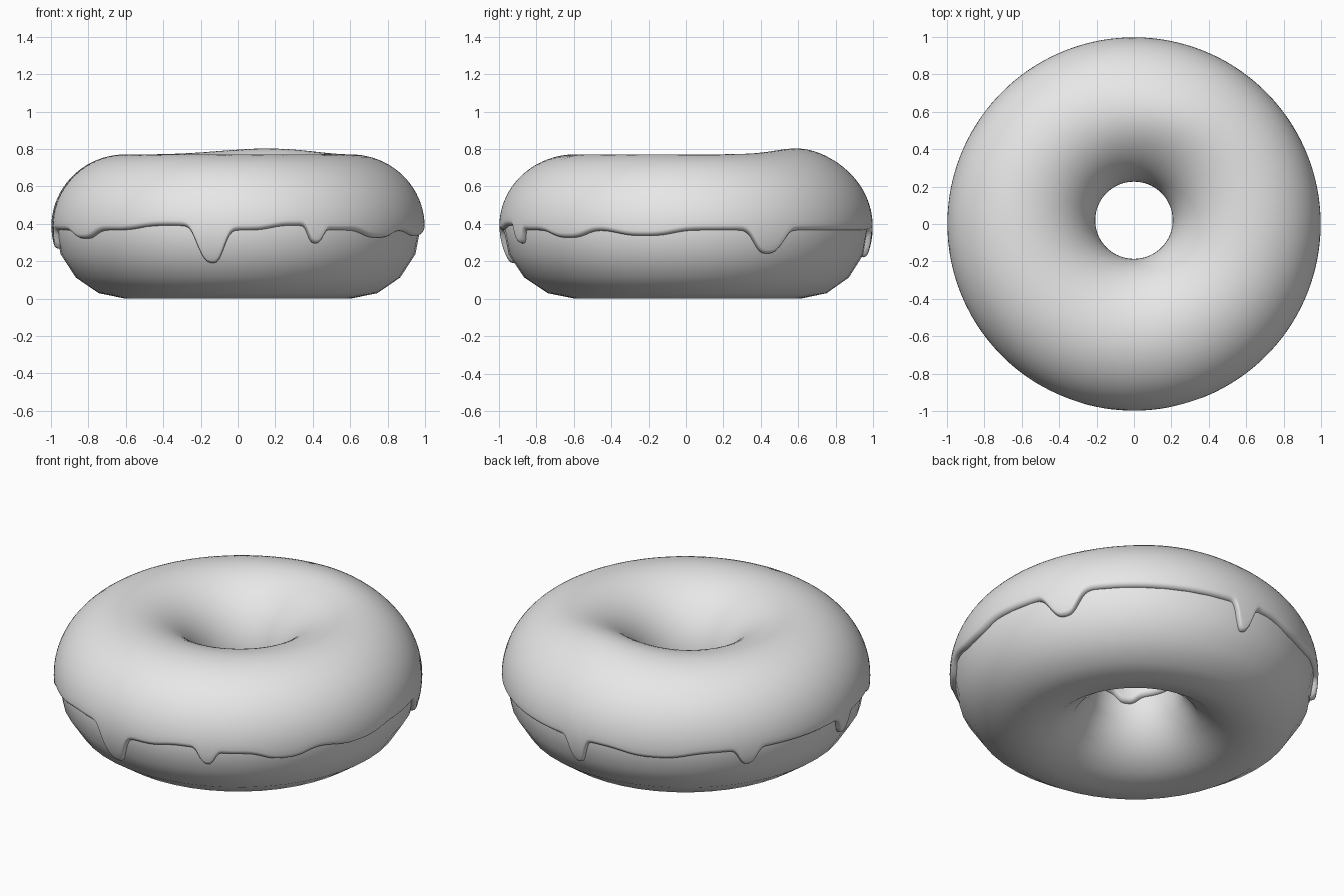
import bpy, bmesh, math
from math import sin, cos, pi, radians, exp, asin, sqrt

if "Cube" in bpy.data.objects:
    bpy.data.objects.remove(bpy.data.objects["Cube"])

MID = 0.385          # height of the ring's centre line
RING = 0.602         # radius of the ring's centre line
ICING = 0.021        # icing thickness

grey = bpy.data.materials.new("plain_grey")
grey.use_nodes = True
grey.diffuse_color = (0.8, 0.8, 0.8, 1)
grey.node_tree.nodes["Principled BSDF"].inputs["Base Color"].default_value = (0.8, 0.8, 0.8, 1)

# Icing edge features: angle in degrees, drop, half width in radians
OUTER = [(-98.7, 0.18, 0.085), (-65, 0.085, 0.05), (27, 0.125, 0.1),
         (88, 0.145, 0.055), (145, 0.09, 0.06), (185, 0.1, 0.05),
         (-112, -0.025, 0.2), (-72, -0.025, 0.15), (-40, 0.04, 0.14),
         (-13, 0.03, 0.18), (213, 0.045, 0.12), (115, 0.03, 0.2)]
INNER = [(135, 0.09, 0.2), (-14, 0.08, 0.18), (60, 0.03, 0.3), (240, 0.04, 0.3)]


def edge_height(phi, features):
    z = 0.365
    for angle, drop, width in features:
        d = (phi - radians(angle) + pi) % (2 * pi) - pi
        z -= drop * exp(-abs(d / width) ** 3)
    return z


def surface(phi, t, lift=0.0):
    """Point on the ring: phi runs round the ring, t round its section."""
    tall = 0.365 if sin(t) > 0 else 0.385
    # The hole sits slightly towards the back
    r = RING + (0.375 + lift) * cos(t) + 0.02 * sin(phi) * (1 - cos(t)) / 2
    z = MID + (tall + lift) * sin(t)
    x, y = r * cos(phi), r * sin(phi)
    # Low swelling on the back of the top
    if sin(t) > 0:
        z += 0.032 * sin(t) * exp(-((x - 0.15) / 0.34) ** 2 - ((y - 0.57) / 0.25) ** 2)
    return x, y, z


def ring_mesh(name, columns, closed):
    """Skin a ring of cross-sections."""
    bm = bmesh.new()
    rings = [[bm.verts.new(p) for p in col] for col in columns]
    n = len(rings[0])
    for i, a in enumerate(rings):
        b = rings[(i + 1) % len(rings)]
        for j in range(n if closed else n - 1):
            k = (j + 1) % n
            bm.faces.new((a[j], b[j], b[k], a[k]))
    bmesh.ops.recalc_face_normals(bm, faces=bm.faces)
    for f in bm.faces:
        f.smooth = True
    mesh = bpy.data.meshes.new(name)
    bm.to_mesh(mesh)
    bm.free()
    mesh.materials.append(grey)
    obj = bpy.data.objects.new(name, mesh)
    bpy.context.collection.objects.link(obj)
    return obj


# Dough ring
dough = [[surface(2 * pi * i / 48, 2 * pi * j / 16) for j in range(16)]
         for i in range(48)]
ring_mesh("dough", dough, True)

# Icing with rounded rims and drips, inside and out
RIM = 0.075          # section angle taken by each rounded rim
STEPS = 6
icing = []
for i in range(400):
    phi = 2 * pi * i / 400
    start = asin((edge_height(phi, OUTER) - MID) / MID)
    end = pi - asin((edge_height(phi, INNER) - MID) / MID)
    rim = [1 - cos(pi / 2 * k / STEPS) for k in range(STEPS)]
    ts = [start + RIM * s for s in rim]
    ts += [start + RIM + (end - start - 2 * RIM) * k / 40 for k in range(41)]
    ts += [end - RIM * s for s in reversed(rim)]
    column = []
    for t in ts:
        s = min(1, (t - start) / RIM, (end - t) / RIM)
        lift = -0.01 + (ICING + 0.01) * sqrt(max(0, 1 - (1 - s) ** 2))
        column.append(surface(phi, t, lift))
    icing.append(column)
ring_mesh("icing", icing, False)
